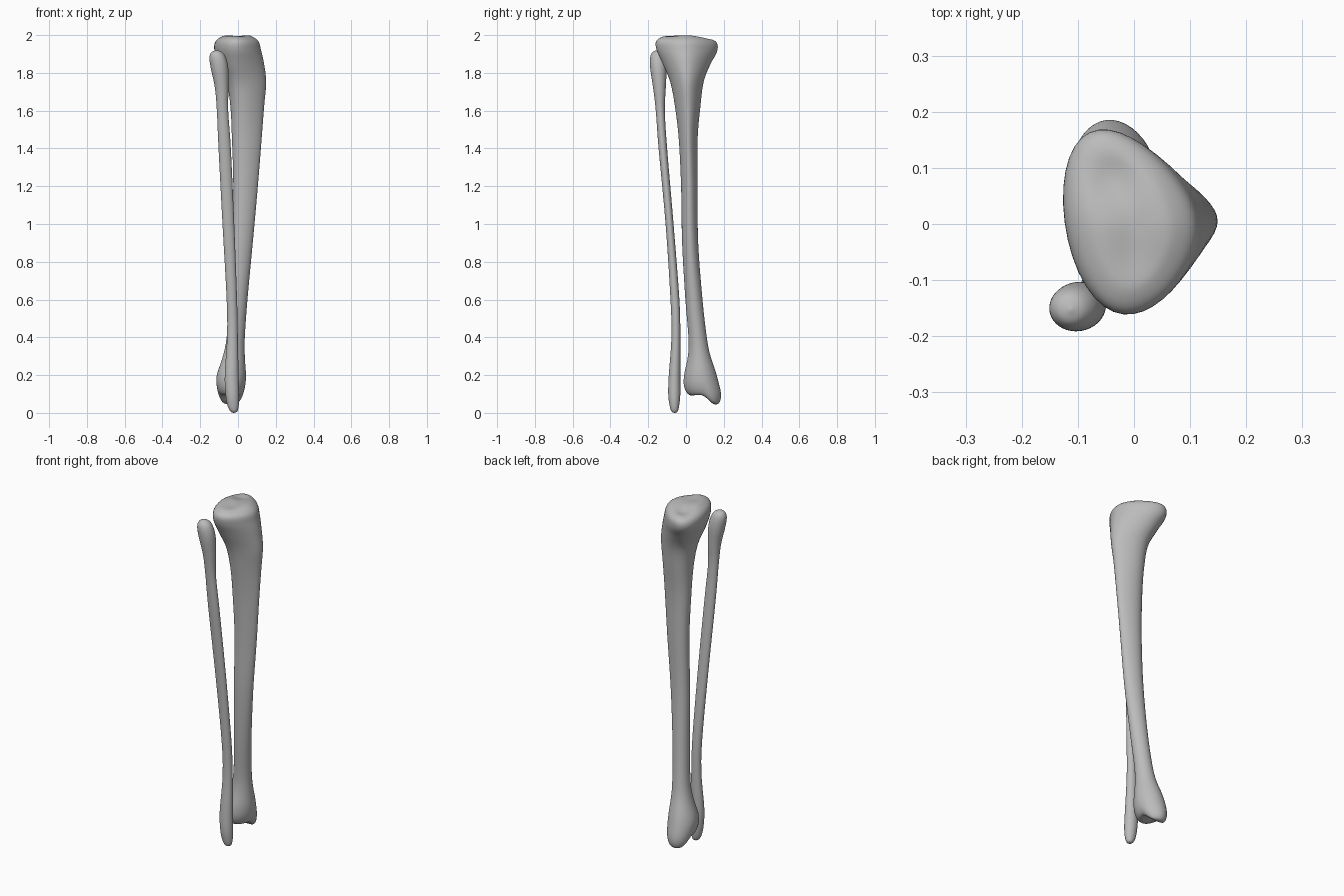
import bpy
import bmesh
import math
from mathutils import Vector

if "Cube" in bpy.data.objects:
    bpy.data.objects.remove(bpy.data.objects["Cube"], do_unlink=True)

SIDES = 40      # points around each cross-section
STEPS = 5       # rings between two listed sections


def make_material(name, value):
    material = bpy.data.materials.new(name)
    colour = (value, value, value, 1)
    material.use_nodes = True
    material.diffuse_color = colour
    shader = material.node_tree.nodes["Principled BSDF"]
    shader.inputs["Base Color"].default_value = colour
    return material


def smoothstep(low, high, value):
    t = min(max((value - low) / (high - low), 0), 1)
    return t * t * (3 - 2 * t)


def bump(x, y, centre_x, centre_y, radius):
    distance = (x - centre_x) ** 2 + (y - centre_y) ** 2
    return math.exp(-distance / radius ** 2)


def spline(before, start, end, after, t):
    """Catmull-Rom blend of four sections, value by value."""
    return [b + t / 2 * (c - a + t * (2 * a - 5 * b + 4 * c - d
                                      + t * (3 * (b - c) + d - a)))
            for a, b, c, d in zip(before, start, end, after)]


def smooth_sections(sections):
    padded = [sections[0]] + sections + [sections[-1]]
    for i in range(len(sections) - 1):
        for step in range(STEPS):
            yield spline(*padded[i:i + 4], step / STEPS)
    yield sections[-1]


def loft(name, sections, material, pointedness, reshape=None):
    """Skin rounded sections (z, x min, x max, y min, y max) into a bone."""
    bm = bmesh.new()
    rings = []
    for z, left, right, near, far in smooth_sections(sections):
        ring = []
        point = pointedness(z)
        for side in range(SIDES):
            angle = math.tau * side / SIDES
            c, s = math.cos(angle), math.sin(angle)
            x = (left + right) / 2 + (right - left) / 2 * c
            y = (near + far) / 2 + (far - near) / 2 * s * (1 - point * c)
            co = Vector((x, y, z))
            ring.append(bm.verts.new(reshape(co) if reshape else co))
        rings.append(ring)
    for lower, upper in zip(rings, rings[1:]):
        for i in range(SIDES):
            j = (i + 1) % SIDES
            bm.faces.new((lower[i], lower[j], upper[j], upper[i]))
    bm.faces.new(rings[0][::-1])
    bm.faces.new(rings[-1])
    bmesh.ops.recalc_face_normals(bm, faces=bm.faces)
    for face in bm.faces:
        face.smooth = True
    mesh = bpy.data.meshes.new(name)
    bm.to_mesh(mesh)
    bm.free()
    mesh.materials.append(material)
    bone = bpy.data.objects.new(name, mesh)
    bpy.context.collection.objects.link(bone)
    return bone


def shin_pointedness(z):
    # Rounded at the ankle, wedge-shaped toward the front crest at the knee
    return 0.08 + 0.2 * smoothstep(0.3, 1.7, z)


def shape_shin(co):
    x, y, z = co
    # Knee plateau: skewed outline, slope, two shallow dishes and a ridge
    knee = smoothstep(1.75, 1.95, z)
    top = smoothstep(1.94, 1.99, z)
    co.x -= 0.13 * knee * y
    co.z -= 0.07 * knee * max(y, 0)
    co.z -= top * 0.018 * bump(x, y, -0.03, 0.085, 0.05)
    co.z -= top * 0.008 * bump(x, y, 0, -0.07, 0.05)
    # Ankle: inner knob hanging lower, and a hollow joint surface
    ankle = 1 - smoothstep(0.09, 0.28, z)
    co.z -= 0.045 * ankle * smoothstep(0.08, 0.16, y)
    base = 1 - smoothstep(0.08, 0.12, z)
    co.z += 0.015 * base * bump(x, y, -0.04, 0.08, 0.04)
    return co


bone_grey = make_material("bone grey", 0.5)

# Thick shin bone
shin_sections = [
    (.088, -.042, -.038, .09, .1),
    (.088, -.07, -.005, .04, .15),
    (.1, -.095, .02, .01, .177),
    (.14, -.112, .037, -.01, .185),
    (.2, -.112, .042, -.01, .167),
    (.3, -.08, .036, .01, .13),
    (.4, -.06, .036, .013, .11),
    (.6, -.045, .05, -.003, .087),
    (.9, -.033, .078, -.02, .064),
    (1.2, -.025, .105, -.025, .06),
    (1.45, -.032, .125, -.037, .06),
    (1.62, -.04, .138, -.056, .074),
    (1.75, -.06, .149, -.08, .09),
    (1.85, -.1, .138, -.12, .125),
    (1.92, -.122, .122, -.15, .158),
    (1.967, -.117, .108, -.153, .16),
    (1.993, -.085, .075, -.12, .13),
    (2, -.05, .045, -.08, .085),
    (1.996, -.01, .01, -.01, .01),
]
loft("shin_bone", shin_sections, bone_grey, shin_pointedness, shape_shin)

# Slender outer bone
outer_sections = [
    (0, -.024, -.02, -.062, -.058),
    (.008, -.04, -.004, -.077, -.044),
    (.04, -.056, .004, -.087, -.036),
    (.1, -.066, .006, -.094, -.03),
    (.2, -.07, .003, -.091, -.03),
    (.4, -.058, -.001, -.077, -.03),
    (.6, -.06, -.005, -.082, -.035),
    (1, -.082, -.02, -.108, -.066),
    (1.4, -.103, -.038, -.145, -.1),
    (1.6, -.112, -.052, -.16, -.112),
    (1.72, -.122, -.05, -.174, -.107),
    (1.82, -.143, -.051, -.189, -.103),
    (1.88, -.151, -.064, -.19, -.11),
    (1.91, -.14, -.085, -.177, -.125),
    (1.92, -.115, -.11, -.155, -.15),
]
loft("outer_bone", outer_sections, bone_grey, lambda z: 0)
